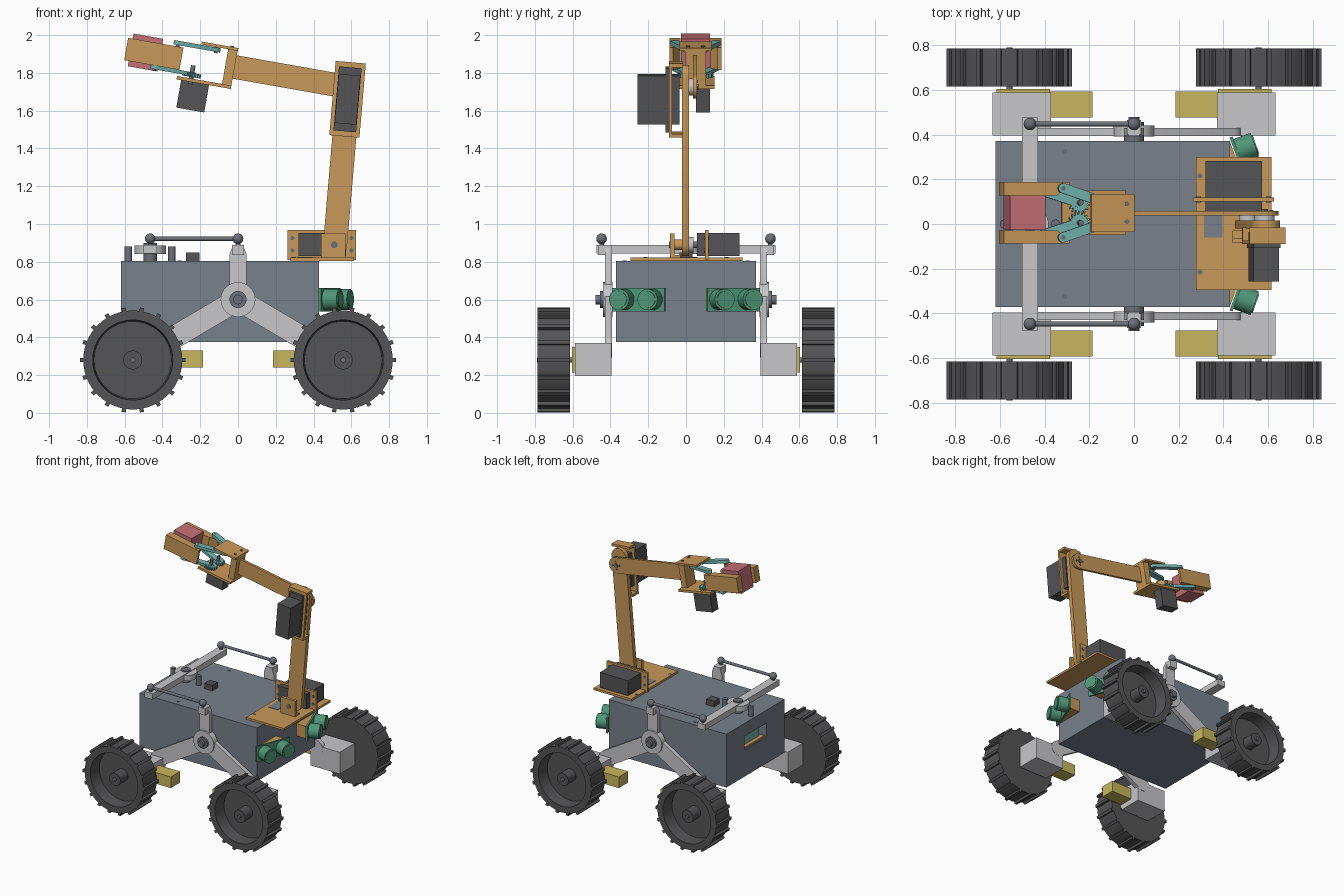
import bpy, bmesh
from math import cos, sin, pi, radians, hypot, atan2
from mathutils import Matrix, Vector

old = bpy.data.objects.get("Cube")
if old:
    bpy.data.objects.remove(old, do_unlink=True)


def material(name, rgb):
    m = bpy.data.materials.new(name)
    m.use_nodes = True
    m.diffuse_color = (*rgb, 1)
    m.node_tree.nodes["Principled BSDF"].inputs["Base Color"].default_value = (*rgb, 1)
    return m


SLATE = material("slate", (0.19, 0.22, 0.26))
SILVER = material("silver", (0.57, 0.57, 0.59))
ORANGE = material("amber wood", (0.58, 0.32, 0.10))
BLACK = material("charcoal", (0.09, 0.09, 0.095))
STEEL = material("steel", (0.15, 0.165, 0.19))
GREEN = material("green", (0.08, 0.31, 0.19))
YELLOW = material("yellow", (0.57, 0.47, 0.11))
RED = material("red", (0.55, 0.16, 0.18))
TEAL = material("teal", (0.18, 0.46, 0.43))
WORLD = Matrix()
# Maps a drawn outline (a, b, depth) to x, z and y
SIDE = Matrix(((1, 0, 0, 0), (0, 0, 1, 0), (0, 1, 0, 0), (0, 0, 0, 1)))


def finish(name, bm, mat, frame=WORLD):
    bm.transform(frame)
    bmesh.ops.recalc_face_normals(bm, faces=bm.faces)
    me = bpy.data.meshes.new(name)
    bm.to_mesh(me)
    bm.free()
    me.materials.append(mat)
    me.shade_smooth()
    me.set_sharp_from_angle(angle=radians(32))
    ob = bpy.data.objects.new(name, me)
    bpy.context.collection.objects.link(ob)
    return ob


def prism(name, mat, pts, h0, h1, frame=WORLD):
    bm = bmesh.new()
    face = bm.faces.new([bm.verts.new((x, y, h0)) for x, y in pts])
    ext = bmesh.ops.extrude_face_region(bm, geom=[face])
    for v in ext["geom"]:
        if isinstance(v, bmesh.types.BMVert):
            v.co.z = h1
    return finish(name, bm, mat, frame)


def box(name, mat, xs, ys, zs, frame=WORLD):
    pts = [(xs[0], ys[0]), (xs[1], ys[0]), (xs[1], ys[1]), (xs[0], ys[1])]
    return prism(name, mat, pts, *zs, frame)


def disc(r, c=(0, 0), n=32):
    return [(c[0] + r * cos(2 * pi * i / n), c[1] + r * sin(2 * pi * i / n)) for i in range(n)]


def bar(p, q, w, n=10):
    """Outline of a round-ended strip from p to q."""
    a = atan2(q[1] - p[1], q[0] - p[0]) + pi / 2
    return [(c[0] + w / 2 * cos(a + s + pi * i / n), c[1] + w / 2 * sin(a + s + pi * i / n))
            for c, s in ((p, 0), (q, pi)) for i in range(n + 1)]


def rod(name, mat, a, b, r, frame=WORLD):
    a, b = Vector(a), Vector(b)
    turn = (b - a).to_track_quat("Z", "Y").to_matrix().to_4x4()
    return prism(name, mat, disc(r), 0, (b - a).length, frame @ Matrix.Translation(a) @ turn)


def ball(name, mat, c, r):
    bm = bmesh.new()
    bmesh.ops.create_uvsphere(bm, u_segments=20, v_segments=12, radius=r)
    return finish(name, bm, mat, Matrix.Translation(c))


# Body with a port recess in its end wall
bm = bmesh.new()
bmesh.ops.create_cube(bm, size=1, matrix=Matrix.Translation((-0.095, 0, 0.59)) @ Matrix.Diagonal((1.05, 0.74, 0.43, 1)))
end = min(bm.faces, key=lambda f: f.calc_center_median().x)
bmesh.ops.inset_individual(bm, faces=[end], thickness=0.05)
for v in end.verts:
    v.co.y = 0.14 if v.co.y > 0 else -0.14
    v.co.z = 0.70 if v.co.z > 0.59 else 0.59
deep = bmesh.ops.extrude_face_region(bm, geom=[end])
bmesh.ops.translate(bm, vec=(0.08, 0, 0), verts=[v for v in deep["geom"] if isinstance(v, bmesh.types.BMVert)])
bmesh.ops.delete(bm, geom=[end], context="FACES")
finish("body", bm, SLATE)
box("port_board", TEAL, (-0.58, -0.55), (-0.10, 0.11), (0.60, 0.67))
box("port_shelf", ORANGE, (-0.61, -0.55), (-0.13, 0.13), (0.59, 0.602))

# Deck fittings
for x in (-0.58, -0.35):
    rod("deck_post", STEEL, (x, 0, 0.8), (x, 0, 0.88), 0.02)
box("deck_switch", BLACK, (-0.275, -0.205), (-0.035, 0.035), (0.8, 0.85))
rod("pivot_post", STEEL, (-0.465, 0, 0.8), (-0.465, 0, 0.9), 0.035)
rod("pivot_disc", SILVER, (-0.465, 0, 0.84), (-0.465, 0, 0.885), 0.083)
box("balance_beam", SILVER, (-0.5, -0.43), (-0.475, 0.475), (0.843, 0.89))

# Wheel, lathed around y with its open side at -y
PROFILE = [(0.012, -0.075), (0.05, -0.075), (0.05, 0.02), (0.205, 0.02), (0.212, -0.085),
           (0.262, -0.085), (0.262, 0.085), (0.012, 0.085)]
LUGS = 18


def wheel(x, side):
    bm = bmesh.new()
    vs = [bm.verts.new((r, y, 0)) for r, y in PROFILE]
    es = [bm.edges.new((vs[i], vs[i - 1])) for i in range(len(vs))]
    bmesh.ops.spin(bm, geom=vs + es, cent=(0, 0, 0), axis=(0, 1, 0), angle=2 * pi, steps=54, use_merge=True)
    bmesh.ops.remove_doubles(bm, verts=bm.verts, dist=0.0005)
    for i in range(LUGS):
        m = Matrix.Rotation(2 * pi * (i + 0.5) / LUGS, 4, "Y")
        m = m @ Matrix.Translation((0, 0, 0.268)) @ Matrix.Diagonal((0.022, 0.17, 0.024, 1))
        bmesh.ops.create_cube(bm, size=1, matrix=m)
    spot = Matrix.Translation((x, side * 0.7, 0.28))
    finish("wheel", bm, BLACK, spot @ Matrix.Rotation(pi if side > 0 else 0, 4, "Z"))
    rod("axle", STEEL, (x, side * 0.59, 0.28), (x, side * 0.79, 0.28), 0.014)


# Running gear, both sides
for s in (-1, 1):
    span = (s * 0.393, s * 0.428)
    prism("rocker_upright", SILVER, [(-0.045, 0.6), (0.045, 0.6), (0.045, 0.84), (0.025, 0.89),
                                     (-0.025, 0.89), (-0.045, 0.84)], *span, SIDE)
    box("link_bracket", SILVER, (-0.032, 0.032), (s * 0.40, s * 0.465), (0.835, 0.89))
    prism("rocker_hub", SILVER, disc(0.092, (0, 0.6)), s * 0.39, s * 0.44, SIDE)
    rod("hub_spindle", STEEL, (0, s * 0.36, 0.6), (0, s * 0.455, 0.6), 0.045)
    rod("hub_bolt", STEEL, (0, s * 0.45, 0.6), (0, s * 0.478, 0.6), 0.025)
    rod("link_rod", STEEL, (-0.465, s * 0.447, 0.922), (0, s * 0.447, 0.922), 0.011)
    for x in (-0.465, 0):
        ball("link_ball", STEEL, (x, s * 0.447, 0.922), 0.028)
        rod("ball_pin", STEEL, (x, s * 0.447, 0.87), (x, s * 0.447, 0.922), 0.012)
    for e in (-1, 1):
        prism("rocker_leg", SILVER, bar((0, 0.6), (e * 0.42, 0.352), 0.12), *span, SIDE)
        box("motor_housing", SILVER, (e * 0.37, e * 0.632), (s * 0.395, s * 0.588), (0.195, 0.37))
        box("gear_motor", YELLOW, (e * 0.185, e * 0.45), (s * 0.475, s * 0.592), (0.24, 0.33))
        box("motor_cover", YELLOW, (e * 0.375, e * 0.615), (s * 0.58, s * 0.604), (0.215, 0.35))
        wheel(e * 0.557, s)

    # Distance sensors, angled outward on a wedge
    wedge = [(0.428, s * 0.37), (0.428, s * 0.13), (0.515, s * 0.13)]
    prism("sensor_wedge", ORANGE, wedge, 0.55, 0.65)
    aim = Matrix.Translation((0.478, s * 0.247, 0.6)) @ Matrix.Rotation(s * radians(20), 4, "Z")
    box("sensor_board", GREEN, (0, 0.014), (-0.148, 0.148), (-0.062, 0.062), aim)
    for y in (-0.08, 0.08):
        rod("sensor_eye", GREEN, (0.01, y, 0), (0.095, y, 0), 0.056, aim)
        rod("sensor_lens", GREEN, (0.09, y, 0), (0.1, y, 0), 0.044, aim)
    rod("deck_screw", STEEL, (-0.31, s * 0.325, 0.8), (-0.31, s * 0.325, 0.808), 0.011)
    rod("base_screw", STEEL, (0.295, s * 0.215, 0.81), (0.295, s * 0.215, 0.825), 0.011)

# Arm base
box("base_plate", ORANGE, (0.278, 0.615), (-0.295, 0.3), (0.805, 0.822))
box("base_slot", SLATE, (0.312, 0.395), (-0.06, 0.06), (0.82, 0.825))
box("base_wall", ORANGE, (0.263, 0.625), (0.1, 0.118), (0.81, 0.967))
box("base_servo", BLACK, (0.32, 0.572), (0.058, 0.282), (0.83, 0.952))
box("base_bearing", ORANGE, (0.44, 0.57), (-0.085, -0.062), (0.815, 0.95))
box("bearing_foot", ORANGE, (0.44, 0.57), (-0.085, -0.03), (0.815, 0.835))
rod("shoulder_shaft", STEEL, (0.51, -0.09, 0.89), (0.51, 0.06, 0.89), 0.018)
rod("shoulder_sleeve", ORANGE, (0.51, -0.065, 0.89), (0.51, -0.01, 0.89), 0.028)
rod("shoulder_horn", SILVER, (0.51, 0.015, 0.89), (0.51, 0.04, 0.89), 0.04)
for x in (0.288, 0.6):
    for z in (0.86, 0.925):
        rod("wall_screw", STEEL, (x, 0.096, z), (x, 0.122, z), 0.011)

# Lower arm and elbow servo, leaning together
LOWER = Matrix.Translation((0.58, 0, 1.66)) @ Matrix.Rotation(radians(4.9), 4, "Y")
prism("lower_arm", ORANGE, bar((0, -0.77), (0, 0.12), 0.127), -0.02, 0.015, LOWER @ SIDE)
box("elbow_plate", ORANGE, (-0.08, 0.08), (-0.09, -0.073), (-0.197, 0.197), LOWER)
for z in (-0.187, 0.187):
    box("elbow_tab", ORANGE, (-0.08, 0.08), (-0.085, -0.015), (z - 0.01, z + 0.01), LOWER)
box("elbow_flange", BLACK, (-0.06, 0.06), (-0.108, -0.088), (-0.17, 0.17), LOWER)
box("elbow_servo", BLACK, (-0.058, 0.058), (-0.256, -0.035), (-0.13, 0.13), LOWER)

# Upper arm, in the frame shared with the gripper
GRIP = Matrix.Translation((0, 0.05, 1.828)) @ Matrix.Rotation(radians(10), 4, "Y")
prism("upper_arm", ORANGE, bar((0.03, 0), (0.593, 0), 0.125), -0.012, 0.008, GRIP @ SIDE)
box("upper_arm_root", ORANGE, (-0.02, 0.1), (-0.012, 0.008), (-0.0625, 0.0625), GRIP)
rod("elbow_horn", SILVER, (0.593, -0.04, 0), (0.593, -0.01, 0), 0.045, GRIP)
rod("elbow_shaft", STEEL, (0.593, -0.07, 0), (0.593, 0.016, 0), 0.016, GRIP)
for x, z in ((0.03, 0), (-0.03, 0), (0, 0.03), (0, -0.03)):
    rod("horn_screw", STEEL, (0.593 + x, 0, z), (0.593 + x, 0.013, z), 0.007, GRIP)

# Gripper frame
box("wrist_plate", ORANGE, (-0.068, -0.018), (-0.055, 0.055), (-0.108, 0.095), GRIP)
box("gripper_top_plate", ORANGE, (-0.212, -0.016), (-0.085, 0.085), (0.087, 0.102), GRIP)
box("gripper_bottom_plate", ORANGE, (-0.31, -0.018), (-0.1, 0.1), (-0.118, -0.1), GRIP)
box("gripper_servo", BLACK, (-0.285, -0.135), (0.003, 0.078), (-0.265, -0.115), GRIP)
box("held_block", RED, (-0.576, -0.416), (-0.077, 0.077), (-0.094, 0.081), GRIP)

# Jaws, links and gears, mirrored about the gripper centre
for s in (-1, 1):
    jaw = [(-0.6, s * 0.078), (-0.6, s * 0.138), (-0.303, s * 0.138), (-0.303, s * 0.118), (-0.36, s * 0.078)]
    prism("jaw", ORANGE, jaw, -0.066, 0.054, GRIP)
    prism("upper_link", TEAL, bar((-0.335, s * 0.11), (-0.13, s * 0.04), 0.045), 0.062, 0.085, GRIP)
    prism("lower_link", TEAL, bar((-0.435, s * 0.11), (-0.235, s * 0.045), 0.045), -0.086, -0.066, GRIP)
    teeth = [((0.05 if i % 4 < 2 else 0.038), 2 * pi * (i + s) / 64) for i in range(64)]
    gear = [(-0.235 + r * cos(a), s * 0.045 + r * sin(a)) for r, a in teeth]
    prism("gear", TEAL, gear, -0.092, -0.07, GRIP)
    rod("gear_pin", STEEL, (-0.235, s * 0.045, -0.13), (-0.235, s * 0.045, -0.03), 0.012, GRIP)
    rod("top_plate_screw", STEEL, (-0.05, s * 0.04, 0.09), (-0.05, s * 0.04, 0.108), 0.01, GRIP)
    for x, y, z in ((-0.335, 0.11, 0.05), (-0.13, 0.04, 0.055), (-0.435, 0.11, -0.095)):
        rod("link_pin", STEEL, (x, s * y, z), (x, s * y, z + 0.035), 0.01, GRIP)
